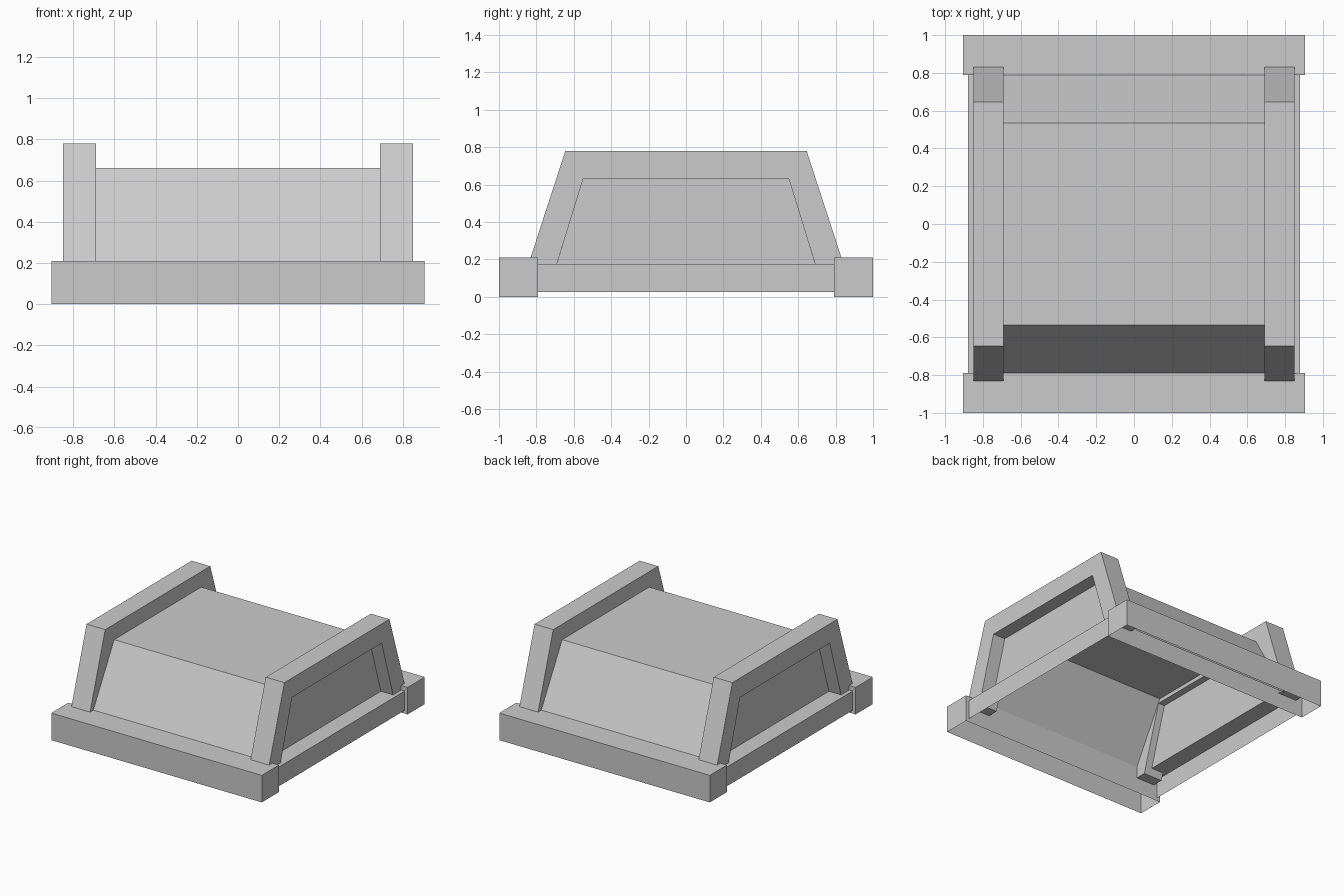
import bpy
import bmesh
from mathutils import Vector

default = bpy.data.objects.get("Cube")
if default:
    bpy.data.objects.remove(default, do_unlink=True)

# One plain grey for the whole model
grey = bpy.data.materials.new("plain_grey")
grey.use_nodes = True
grey.diffuse_color = (0.6, 0.6, 0.6, 1)
grey.node_tree.nodes["Principled BSDF"].inputs["Base Color"].default_value = (0.6, 0.6, 0.6, 1)


def finish(name, bm):
    mesh = bpy.data.meshes.new(name)
    bm.to_mesh(mesh)
    bm.free()
    mesh.materials.append(grey)
    obj = bpy.data.objects.new(name, mesh)
    bpy.context.collection.objects.link(obj)
    return obj


def open_box(name, low, high, open_sides):
    """Box shell without the faces that point along open_sides."""
    low, high = Vector(low), Vector(high)
    bm = bmesh.new()
    bmesh.ops.create_cube(bm, size=1)
    bmesh.ops.scale(bm, vec=high - low, verts=bm.verts)
    bmesh.ops.translate(bm, vec=(low + high) / 2, verts=bm.verts)
    bm.normal_update()
    gone = [f for f in bm.faces if any(f.normal.dot(Vector(d)) > 0.9 for d in open_sides)]
    bmesh.ops.delete(bm, geom=gone, context='FACES')
    return finish(name, bm)


def sheet(name, profile, x0, x1):
    """Folded sheet: an open y-z profile swept along x."""
    bm = bmesh.new()
    rows = [[bm.verts.new((x, y, z)) for y, z in profile] for x in (x0, x1)]
    for i in range(len(profile) - 1):
        bm.faces.new((rows[0][i], rows[1][i], rows[1][i + 1], rows[0][i + 1]))
    return finish(name, bm)


def slab(name, profile, x0, x1):
    """Closed y-z outline, extruded along x when x0 and x1 differ."""
    bm = bmesh.new()
    face = bm.faces.new([bm.verts.new((x0, y, z)) for y, z in profile])
    if x0 != x1:
        new = bmesh.ops.extrude_face_region(bm, geom=[face], use_keep_orig=True)["geom"]
        verts = [v for v in new if isinstance(v, bmesh.types.BMVert)]
        bmesh.ops.translate(bm, vec=(x1 - x0, 0, 0), verts=verts)
    bmesh.ops.recalc_face_normals(bm, faces=bm.faces)
    return finish(name, bm)


def mirrored(half):
    """Complete an outline from its +y half."""
    return half + [(-y, z) for y, z in reversed(half)]


# Front and back beams, hollow underneath
down = (0, 0, -1)
open_box("front_beam", (-0.905, -1, 0), (0.905, -0.79, 0.21), [down])
open_box("back_beam", (-0.905, 0.79, 0), (0.905, 1, 0.21), [down])

# Sloped central cover, its feet tucked inside the beams
sheet("central_cover", mirrored([(0.85, 0.1), (0.79, 0.21), (0.535, 0.66)]), -0.69, 0.69)

# Side arches, recessed panels and side skirts
outer = mirrored([(0.86, 0.12), (0.645, 0.78)])
inner = mirrored([(0.707, 0.12), (0.55, 0.63)])
opening = mirrored([(0.69, 0.175), (0.55, 0.63)])
for side, s in (("left", 1), ("right", -1)):
    slab(side + "_arch", outer + inner[::-1], s * 0.69, s * 0.85)
    slab(side + "_panel", opening, s * 0.745, s * 0.745)
    a, b = sorted((s * 0.745, s * 0.88))
    open_box(side + "_skirt", (a, -0.79, 0.025), (b, 0.79, 0.175),
             [down, (-s, 0, 0), (0, 1, 0), (0, -1, 0)])
